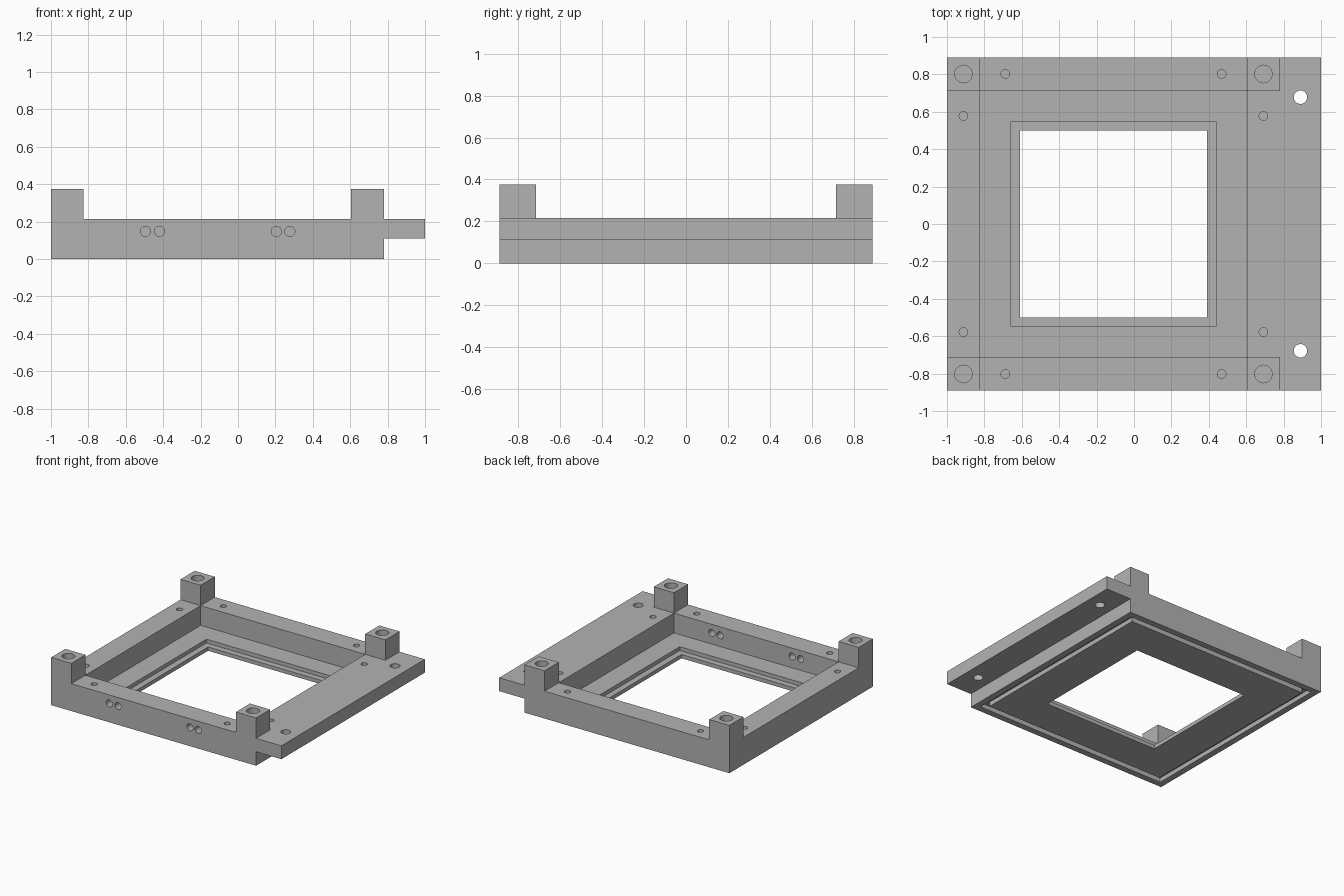
import bpy

cube = bpy.data.objects.get("Cube")
if cube:
    bpy.data.objects.remove(cube, do_unlink=True)

grey = bpy.data.materials.new("matte_grey")
grey.use_nodes = True
grey.diffuse_color = (0.45, 0.45, 0.45, 1)
grey.node_tree.nodes["Principled BSDF"].inputs["Base Color"].default_value = (0.45, 0.45, 0.45, 1)

# Main dimensions: the square frame is offset towards -x, the ledge fills +x
LEFT, RIGHT, HALF = -1.0, 0.78, 0.89
CX = (LEFT + RIGHT) / 2
TOP, POST_TOP, FLOOR = 0.215, 0.375, 0.06
WALL = 0.175


def box(name, x, y, z):
    """Box from three (low, high) ranges."""
    bpy.ops.mesh.primitive_cube_add(size=1, location=[sum(r) / 2 for r in (x, y, z)])
    ob = bpy.context.object
    ob.name = name
    ob.scale = [r[1] - r[0] for r in (x, y, z)]
    bpy.ops.object.transform_apply(location=True, rotation=False, scale=True)
    ob.data.materials.append(grey)
    return ob


def square(name, half, z):
    """Square block centred on the frame."""
    return box(name, (CX - half, CX + half), (-half, half), z)


def drill(name, radius, depth, location, rotation=(0, 0, 0)):
    bpy.ops.mesh.primitive_cylinder_add(vertices=32, radius=radius, depth=depth,
                                        location=location, rotation=rotation)
    ob = bpy.context.object
    ob.name = name
    ob.data.materials.append(grey)
    return ob


def combine(target, tool, operation):
    mod = target.modifiers.new(operation.lower(), "BOOLEAN")
    mod.operation, mod.solver, mod.object = operation, "EXACT", tool
    bpy.context.view_layer.objects.active = target
    bpy.ops.object.modifier_apply(modifier=mod.name)
    bpy.data.objects.remove(tool, do_unlink=True)


def cut(target, tool):
    combine(target, tool, "DIFFERENCE")


# Base block with the mounting ledge and four corner posts
frame = square("mounting_frame", HALF, (0, TOP))
combine(frame, box("ledge", (RIGHT - 0.1, 1), (-HALF, HALF), (0.11, TOP)), "UNION")
for x in (LEFT, RIGHT - WALL):
    for y in (-HALF, HALF - WALL):
        post = box("corner_post", (x, x + WALL), (y, y + WALL), (0.12, POST_TOP))
        combine(frame, post, "UNION")

# Inner pocket, shallow step and square window
cut(frame, square("pocket", HALF - WALL, (FLOOR, 1)))
cut(frame, square("window_step", 0.548, (FLOOR - 0.03, 0.1)))
cut(frame, square("window", 0.5, (-0.1, 0.1)))

# Seal groove on the underside
groove = square("seal_groove", HALF - 0.05, (-0.1, 0.035))
cut(groove, square("groove_core", HALF - 0.095, (-0.2, 0.1)))
cut(frame, groove)

# Bores in the posts and small screw holes along the walls
for sy in (-1, 1):
    for sx in (-1, 1):
        cut(frame, drill("post_bore", 0.047, 0.4, (CX + sx * 0.802, sy * 0.802, 0.36)))
        cut(frame, drill("screw_hole", 0.023, 0.2, (CX + sx * 0.578, sy * 0.802, 0.215)))
        cut(frame, drill("screw_hole", 0.023, 0.2, (CX + sx * 0.802, sy * 0.578, 0.215)))
    cut(frame, drill("ledge_hole", 0.036, 0.6, (0.89, sy * 0.678, 0.15)))

# Paired ports through the front wall
for x in (-0.495, -0.42, 0.205, 0.277):
    cut(frame, drill("front_port", 0.027, 0.4, (x, -0.8, 0.148), (1.5708, 0, 0)))

bpy.ops.object.select_all(action="DESELECT")
frame.select_set(True)
bpy.context.view_layer.objects.active = frame
bpy.ops.object.shade_smooth_by_angle()
